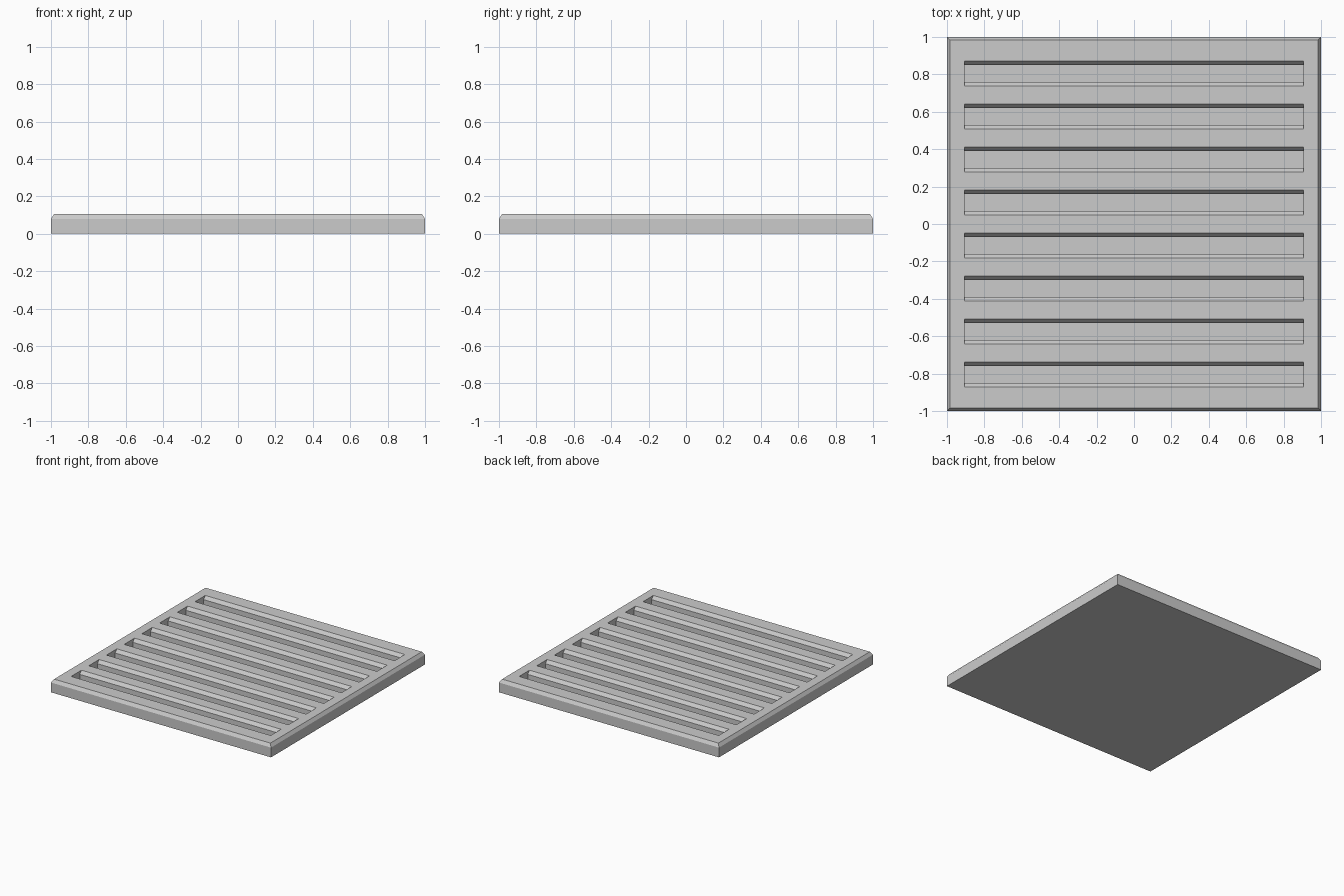
import bpy
import bmesh

default = bpy.data.objects.get("Cube")
if default:
    bpy.data.objects.remove(default, do_unlink=True)

HEIGHT = 0.106
SHOULDER = 0.08      # height where the outer chamfer begins
INSET = 0.017        # outer chamfer width
SLOTS = 8
SLOT_SPAN = 0.804    # centre of the outermost slots
SLOT_HALF_LENGTH = 0.907
SLOT_HALF_WIDTH = 0.067
SLOT_CHAMFER = 0.022
FLOOR = 0.026

grey = bpy.data.materials.new("matte_grey")
grey.use_nodes = True
colour = (0.6, 0.6, 0.6, 1)
grey.diffuse_color = colour
grey.node_tree.nodes["Principled BSDF"].inputs["Base Color"].default_value = colour


def make_object(name, bm):
    bmesh.ops.recalc_face_normals(bm, faces=bm.faces)
    mesh = bpy.data.meshes.new(name)
    bm.to_mesh(mesh)
    bm.free()
    mesh.materials.append(grey)
    obj = bpy.data.objects.new(name, mesh)
    bpy.context.collection.objects.link(obj)
    return obj


def extrude_profile(bm, points, offset):
    """Extrude a closed profile along an offset into a solid."""
    face = bm.faces.new([bm.verts.new(p) for p in points])
    result = bmesh.ops.extrude_face_region(bm, geom=[face], use_keep_orig=True)
    verts = [v for v in result["geom"] if isinstance(v, bmesh.types.BMVert)]
    bmesh.ops.translate(bm, verts=verts, vec=offset)
    return verts


# Square plate with a chamfered top rim
bm = bmesh.new()
square = [(-1, -1, 0), (1, -1, 0), (1, 1, 0), (-1, 1, 0)]
extrude_profile(bm, square, (0, 0, SHOULDER))
top = next(f for f in bm.faces if all(v.co.z > 0 for v in f.verts))
result = bmesh.ops.extrude_face_region(bm, geom=[top])
for v in result["geom"]:
    if isinstance(v, bmesh.types.BMVert):
        v.co.x *= 1 - INSET
        v.co.y *= 1 - INSET
        v.co.z = HEIGHT
bmesh.ops.delete(bm, geom=[top], context='FACES_ONLY') if top.is_valid else None
plate = make_object("slatted_plate", bm)

# Slot cutters, flared along their long edges
bm = bmesh.new()
wide, narrow = SLOT_HALF_WIDTH, SLOT_HALF_WIDTH - SLOT_CHAMFER
half = [(narrow, FLOOR), (narrow, SHOULDER), (wide, HEIGHT), (wide, HEIGHT + 0.1)]
section = half + [(-y, z) for y, z in reversed(half)]
for i in range(SLOTS):
    centre = SLOT_SPAN * (2 * i / (SLOTS - 1) - 1)
    points = [(-SLOT_HALF_LENGTH, centre + y, z) for y, z in section]
    extrude_profile(bm, points, (2 * SLOT_HALF_LENGTH, 0, 0))
cutter = make_object("slot_cutter", bm)
cutter.hide_render = True

# Cut the slots into the plate
cut = plate.modifiers.new("slots", 'BOOLEAN')
cut.operation = 'DIFFERENCE'
cut.solver = 'EXACT'
cut.object = cutter
bpy.context.view_layer.objects.active = plate
plate.select_set(True)
bpy.ops.object.modifier_apply(modifier=cut.name)
bpy.data.objects.remove(cutter, do_unlink=True)
